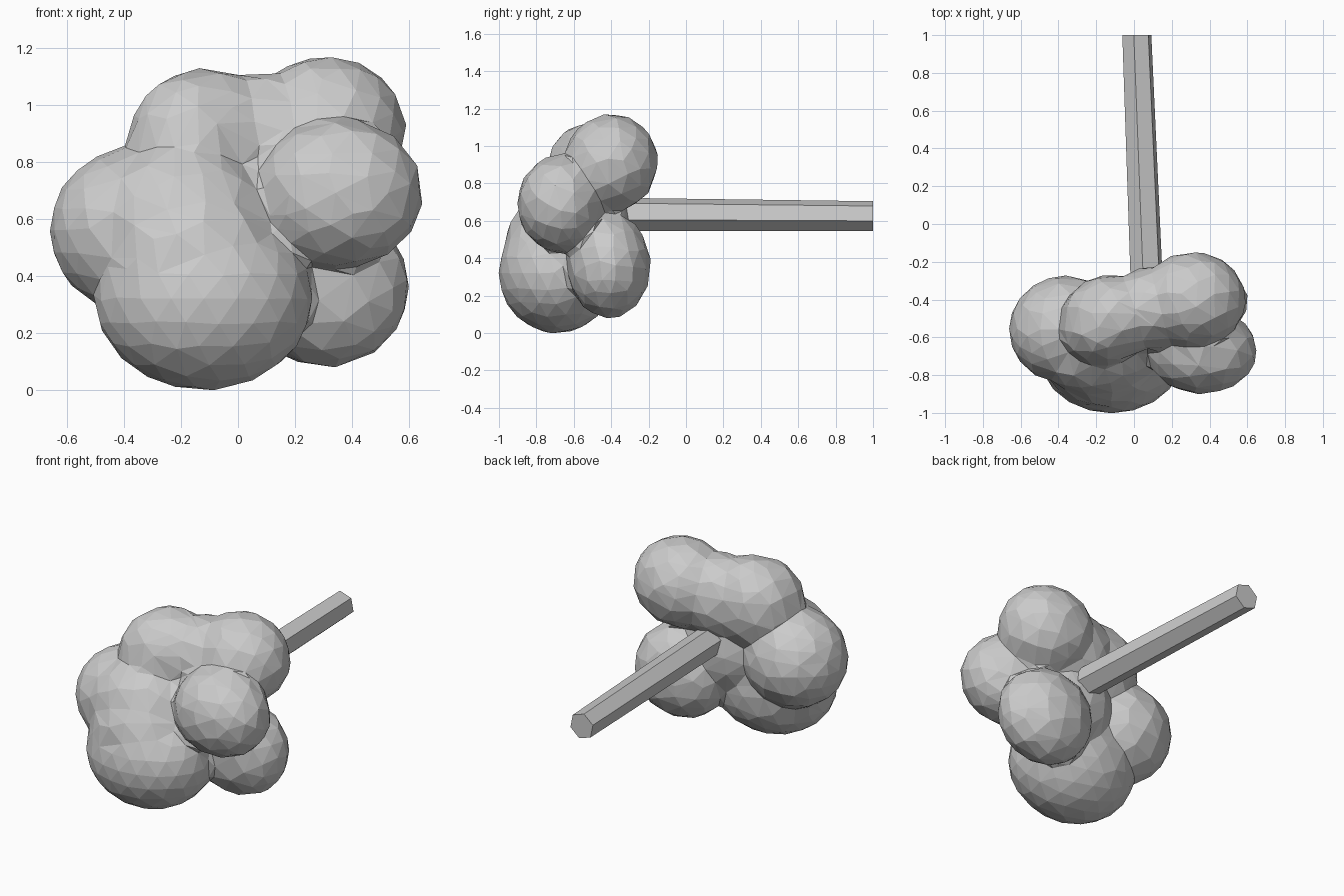
import bpy, bmesh
from mathutils import Matrix, Vector

if "Cube" in bpy.data.objects:
    bpy.data.objects.remove(bpy.data.objects["Cube"])

# Foliage: overlapping faceted blobs (centre, radii), fused into one clump
BLOBS = [
    ((0.36, -0.67, 0.69), (0.29, 0.23, 0.26)),    # front right
    ((0.31, -0.40, 0.91), (0.28, 0.25, 0.26)),    # top right, rear
    ((-0.11, -0.49, 0.86), (0.27, 0.22, 0.27)),   # top middle
    ((0.09, -0.445, 0.87), (0.24, 0.215, 0.245)), # bridge between the top two
    ((-0.17, -0.55, 0.84), (0.22, 0.20, 0.27)),   # top shoulder
    ((-0.36, -0.56, 0.56), (0.30, 0.285, 0.29)),  # left
    ((-0.12, -0.69, 0.32), (0.38, 0.31, 0.32)),   # bottom front
    ((0.31, -0.41, 0.36), (0.29, 0.22, 0.28)),    # bottom right, rear
    ((-0.20, -0.67, 0.56), (0.32, 0.24, 0.30)),   # front filler
    ((-0.16, -0.71, 0.45), (0.31, 0.26, 0.29)),   # front slope
    ((0.06, -0.52, 0.56), (0.26, 0.23, 0.30)),    # core
]
bm = bmesh.new()
for centre, radii in BLOBS:
    bmesh.ops.create_icosphere(
        bm, subdivisions=3, radius=1.01,
        matrix=Matrix.Translation(centre) @ Matrix.Diagonal((*radii, 1)))
mesh = bpy.data.meshes.new("foliage")
bm.to_mesh(mesh)
bm.free()
foliage = bpy.data.objects.new("foliage", mesh)
bpy.context.collection.objects.link(foliage)

remesh = foliage.modifiers.new("fuse", 'REMESH')
remesh.mode = 'VOXEL'
remesh.voxel_size = 0.02
soften = foliage.modifiers.new("soften", 'SMOOTH')
soften.factor = 0.5
soften.iterations = 6
facets = foliage.modifiers.new("facets", 'DECIMATE')
facets.ratio = 0.03

# Trunk: tapered hexagonal prism, slightly tilted, lying along y
base, tip = Vector((0.015, 1.0, 0.625)), Vector((0.075, -0.5, 0.635))
axis = tip - base
bm = bmesh.new()
bmesh.ops.create_cone(
    bm, cap_ends=True, segments=6, radius1=0.081, radius2=0.091,
    depth=axis.length,
    matrix=Matrix.Rotation(0.2, 4, 'Z'))
# Stand the prism along the trunk axis, keeping the end cap square to y
for v in bm.verts:
    t = v.co.z / axis.length + 0.5
    p = base + axis * t
    v.co = Vector((p.x + v.co.x, p.y, p.z + v.co.y))
bmesh.ops.recalc_face_normals(bm, faces=bm.faces)
mesh = bpy.data.meshes.new("trunk")
bm.to_mesh(mesh)
bm.free()
trunk = bpy.data.objects.new("trunk", mesh)
bpy.context.collection.objects.link(trunk)
